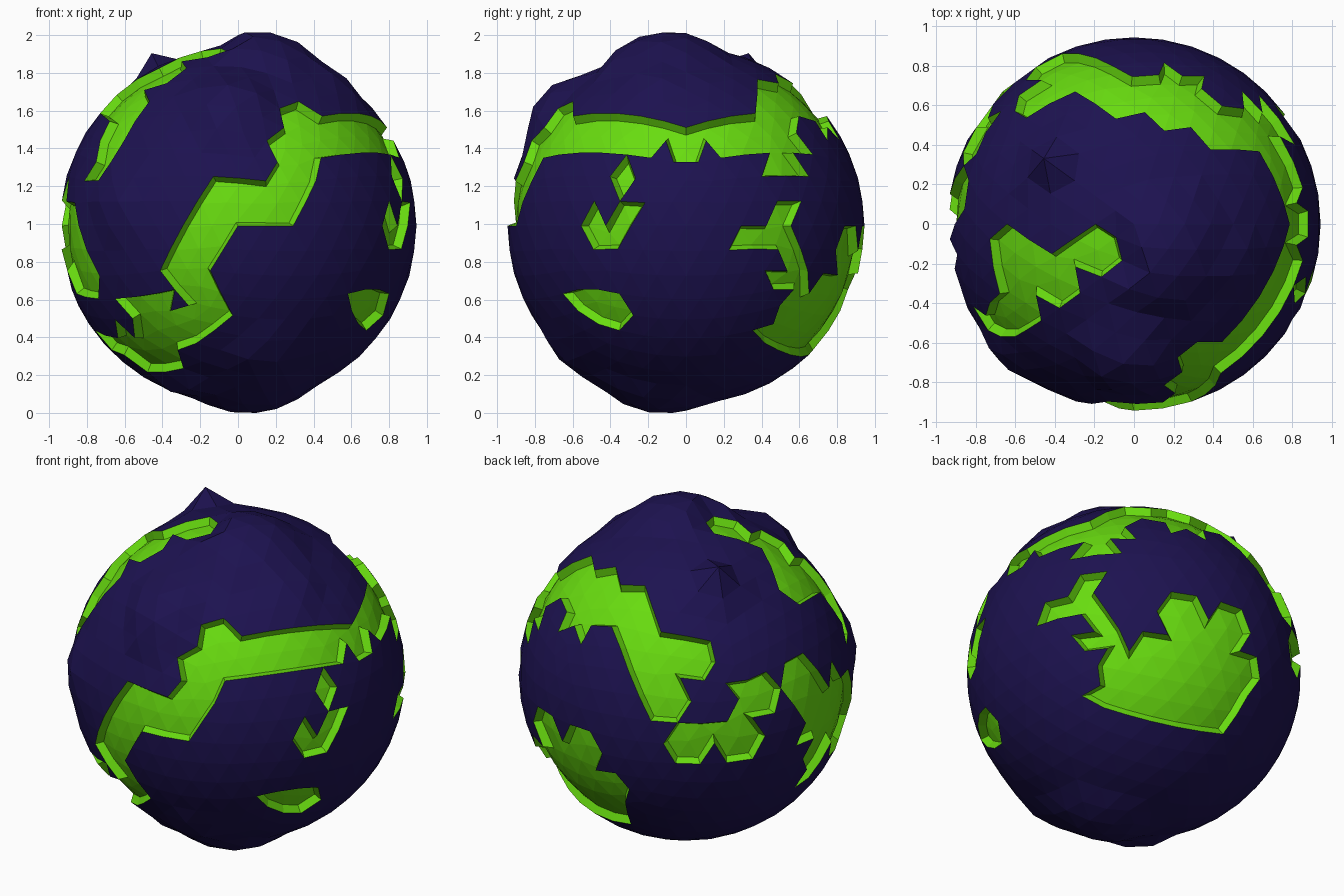
import bpy, bmesh
from math import sin, cos, radians
from mathutils import Vector

R, CZ = 0.945, 0.98          # ocean radius and centre height


def inside(u, v, poly):
    hit = False
    for (x1, y1), (x2, y2) in zip(poly, poly[1:] + poly[:1]):
        if (y1 > v) != (y2 > v) and u < (x2 - x1) * (v - y1) / (y2 - y1) + x1:
            hit = not hit
    return hit


def land_patch(az, el, centre, scale, flat, limit=0.05):
    """Pick sphere faces whose centre lies in an outline seen from a direction."""
    a, e = radians(az), radians(el)
    d = Vector((sin(a) * cos(e), -cos(a) * cos(e), sin(e)))
    right = Vector((cos(a), sin(a), 0))
    up = d.cross(right)
    cx, cy = centre
    sx, sy = scale
    poly = [((x - cx) * sx, (y - cy) * sy) for x, y in zip(flat[::2], flat[1::2])]
    for f in bm.faces:
        c = f.calc_center_median().normalized() * R
        if c.dot(d) > limit and inside(c.dot(right), c.dot(up), poly):
            land.add(f)


bm = bmesh.new()
bmesh.ops.create_icosphere(bm, subdivisions=4, radius=R)
land = set()
UNIT, PIX = (1, 1), (1 / 181, -1 / 181)

# front band and its lower foot
land_patch(0, 0, (0, CZ), UNIT, [
    -.42, .77, -.14, 1.24, .15, 1.21, .26, 1.63, .33, 1.65, .38, 1.57, .53, 1.54,
    .58, 1.61, .72, 1.54, .8, 1.53, .77, 1.36, .7, 1.42, .58, 1.35, .5, 1.39,
    .43, 1.36, .3, 1, 0, 1, -.16, .76, -.04, .51, -.14, .43, -.3, .35, -.28, .27,
    -.32, .2, -.47, .19, -.72, .38, -.57, .44, -.6, .57, -.5, .65, -.39, .64,
    -.36, .57, -.24, .57])
# left flank
land_patch(0, 0, (0, CZ), UNIT, [
    -.96, 1.14, -.89, 1.14, -.86, 1.08, -.86, .94, -.8, .82, -.74, .72, -.74, .58,
    -.83, .61, -.96, .8], 0)
# right band with two hanging branches
land_patch(90, 0, (0, CZ), UNIT, [
    -.62, 1.6, -.36, 1.6, -.24, 1.53, -.12, 1.6, 0, 1.5, .12, 1.6, .24, 1.53,
    .4, 1.6, .35, 1.67, .42, 1.78, .55, 1.74, .74, 1.58, .75, 1.52, .66, 1.6, .6, 1.56,
    .55, 1.48, .6, 1.4, .55, 1.3, .53, 1.12, .58, 1.05, .54, .93, .6, .85,
    .57, .62, .42, .62, .5, .78, .45, .88, .38, .88, .28, .83, .22, .89, .3, .97,
    .43, .98, .42, 1.1, .48, 1.2, .43, 1.34, .27, 1.36, .12, 1.38, 0, 1.31,
    -.12, 1.38, -.27, 1.34, -.3, 1.15, -.23, 1.1, -.37, .88, -.48, .9, -.55, 1.02,
    -.5, 1.11, -.42, 1.04, -.36, 1.08, -.4, 1.24, -.33, 1.35, -.5, 1.37, -.62, 1.38])
# small island low on the right
land_patch(90, 0, (0, CZ), UNIT, [
    -.61, .67, -.53, .67, -.43, .6, -.33, .62, -.28, .51, -.36, .43, -.45, .47,
    -.55, .48, -.61, .57])
# upper back chain
land_patch(0, 90, (0, 0), UNIT, [
    -.5, .62, -.38, .67, -.22, .67, -.16, .55, 0, .53, .1, .6, .25, .58, .32, .43,
    .45, .36, .58, .36, .68, .27, .73, .3, .76, .55, .62, .62, .48, .62, .38, .66,
    .32, .74, .17, .79, .1, .75, -.1, .77, -.15, .85, -.3, .88, -.5, .76], .25)
# upper left continent
land_patch(0, 90, (0, 0), UNIT, [
    -.7, 0, -.58, 0, -.5, -.15, -.35, -.15, -.27, 0, -.12, 0, -.05, -.12, -.1, -.25,
    -.25, -.27, -.3, -.4, -.45, -.42, -.48, -.54, -.63, -.6, -.78, -.5, -.75, -.42,
    -.68, -.4, -.67, -.25, -.75, -.12])
# back left chain
land_patch(215, 25, (689, 674), PIX, [
    585, 556, 597, 562, 590, 583, 634, 580, 655, 597, 650, 630, 672, 638, 700, 633,
    718, 650, 714, 675, 690, 687, 688, 715, 715, 733, 740, 715, 740, 690, 752, 675,
    785, 676, 795, 653, 815, 660, 820, 672, 835, 680, 850, 668, 858, 672, 850, 710,
    825, 765, 803, 792, 808, 765, 817, 742, 806, 735, 810, 705, 790, 702, 765, 718,
    763, 748, 740, 768, 715, 757, 690, 768, 665, 755, 667, 728, 640, 710, 640, 682,
    620, 655, 622, 630, 600, 620, 568, 620, 565, 600, 550, 590])
# large southern continent at the back right
land_patch(145, -25, (1134, 676), PIX, [
    1076, 657, 1078, 640, 1092, 640, 1098, 650, 1120, 657, 1147, 645, 1146, 617,
    1172, 607, 1195, 620, 1220, 617, 1240, 635, 1235, 660, 1252, 683, 1247, 710,
    1222, 725, 1220, 745, 1192, 758, 1170, 738, 1140, 747, 1120, 730, 1093, 728,
    1077, 708, 1090, 685, 1085, 665])

# hills on the ocean shell: direction, reach, height
land_verts = {v for f in land for v in f.verts}
hills = [((.17, -.15, .97), .38, .1), ((-.05, -.72, .66), .28, .09),
         ((-.41, .3, .8), .17, .13), ((.1, -.22, -.95), .36, .065),
         ((-.35, -.35, -.85), .2, .05), ((-.64, -.68, .12), .22, .04),
         ((.15, -.62, -.72), .25, .04), ((.5, -.2, .8), .25, .04)]
for v in bm.verts:
    if v not in land_verts:
        n = v.co.normalized()
        rise = max(h * max(0, 1 - ((n - Vector(d).normalized()).length / r) ** 2)
                   for d, r, h in hills)
        v.co = n * (R + rise)

# sink the land into the shell with sloped green walls
for f in land:
    f.material_index = 1
walls = bmesh.ops.inset_region(bm, faces=list(land), thickness=.018, depth=-.045,
                               use_even_offset=True, use_boundary=True)
for f in walls["faces"]:
    f.material_index = 1
bmesh.ops.translate(bm, verts=bm.verts, vec=(0, 0, -min(v.co.z for v in bm.verts)))

mesh = bpy.data.meshes.new("planet")
bm.to_mesh(mesh)
bm.free()
planet = bpy.data.objects.new("planet", mesh)
bpy.context.collection.objects.link(planet)
for name, col in (("ocean", (.012, .006, .08, 1)), ("land", (.14, .72, .005, 1))):
    m = bpy.data.materials.new(name)
    m.diffuse_color = col
    mesh.materials.append(m)
